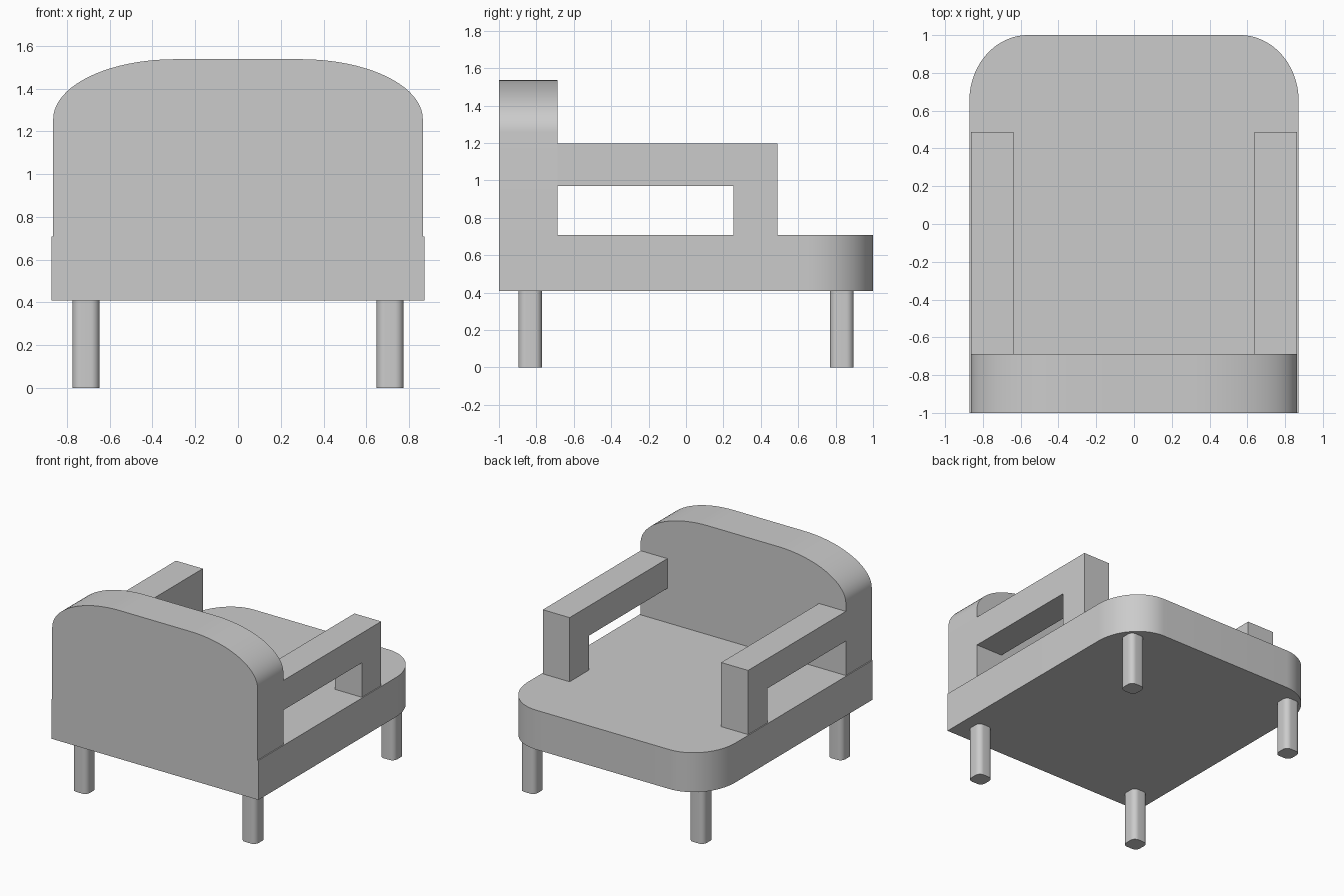
import bpy, bmesh
from math import cos, sin, pi, radians

cube = bpy.data.objects.get("Cube")
if cube:
    bpy.data.objects.remove(cube, do_unlink=True)

# One plain grey for the whole chair
GREY = (0.6, 0.6, 0.6, 1.0)
grey = bpy.data.materials.new("light grey")
grey.use_nodes = True
grey.diffuse_color = GREY
grey.node_tree.nodes["Principled BSDF"].inputs["Base Color"].default_value = GREY


def prism(name, outline, axis, low, high):
    """Extrude a closed 2D outline along one axis, from low to high."""
    place = {"X": lambda u, v, t: (t, u, v),
             "Y": lambda u, v, t: (u, t, v),
             "Z": lambda u, v, t: (u, v, t)}[axis]
    bm = bmesh.new()
    start = [bm.verts.new(place(u, v, low)) for u, v in outline]
    end = [bm.verts.new(place(u, v, high)) for u, v in outline]
    bm.faces.new(start)
    bm.faces.new(end)
    for i in range(len(outline)):
        j = (i + 1) % len(outline)
        bm.faces.new((start[i], start[j], end[j], end[i]))
    bmesh.ops.recalc_face_normals(bm, faces=bm.faces)
    mesh = bpy.data.meshes.new(name)
    bm.to_mesh(mesh)
    bm.free()
    mesh.materials.append(grey)
    obj = bpy.data.objects.new(name, mesh)
    bpy.context.collection.objects.link(obj)
    bpy.ops.object.select_all(action="DESELECT")
    obj.select_set(True)
    bpy.context.view_layer.objects.active = obj
    bpy.ops.object.shade_smooth_by_angle(angle=radians(30))
    return obj


def corner(cx, cy, rx, ry, first, steps):
    """Quarter ellipse, counter-clockwise from the given angle."""
    angles = [first + pi / 2 * i / steps for i in range(steps + 1)]
    return [(cx + rx * cos(a), cy + ry * sin(a)) for a in angles]


def arched(half, low, high, rx, ry):
    """Slab outline with two rounded corners on its high side."""
    return ([(-half, low), (half, low)]
            + corner(half - rx, high - ry, rx, ry, 0, 20)
            + corner(rx - half, high - ry, rx, ry, pi / 2, 20))


def rounded_square(cx, cy, half, r):
    k = half - r
    signs = [(1, 1), (-1, 1), (-1, -1), (1, -1)]
    return [p for i, (sx, sy) in enumerate(signs)
            for p in corner(cx + sx * k, cy + sy * k, r, r, i * pi / 2, 8)]


# Seat slab and backrest
prism("seat", arched(0.872, -1, 1, 0.31, 0.35), "Z", 0.408, 0.708)
prism("backrest", arched(0.864, 0.708, 1.537, 0.57, 0.28), "Y", -1, -0.688)

# Armrests: a rail with a post at its free end
arm = [(-0.688, 0.97), (0.255, 0.97), (0.255, 0.708),
       (0.488, 0.708), (0.488, 1.196), (-0.688, 1.196)]
for side, s in (("left", 1), ("right", -1)):
    prism(side + "_armrest", arm, "X", s * 0.638, s * 0.864)
    # Legs
    for end, y in (("backrest", -0.833), ("open", 0.833)):
        prism(f"{side}_leg_{end}_end", rounded_square(s * 0.711, y, 0.063, 0.04),
              "Z", 0, 0.408)
